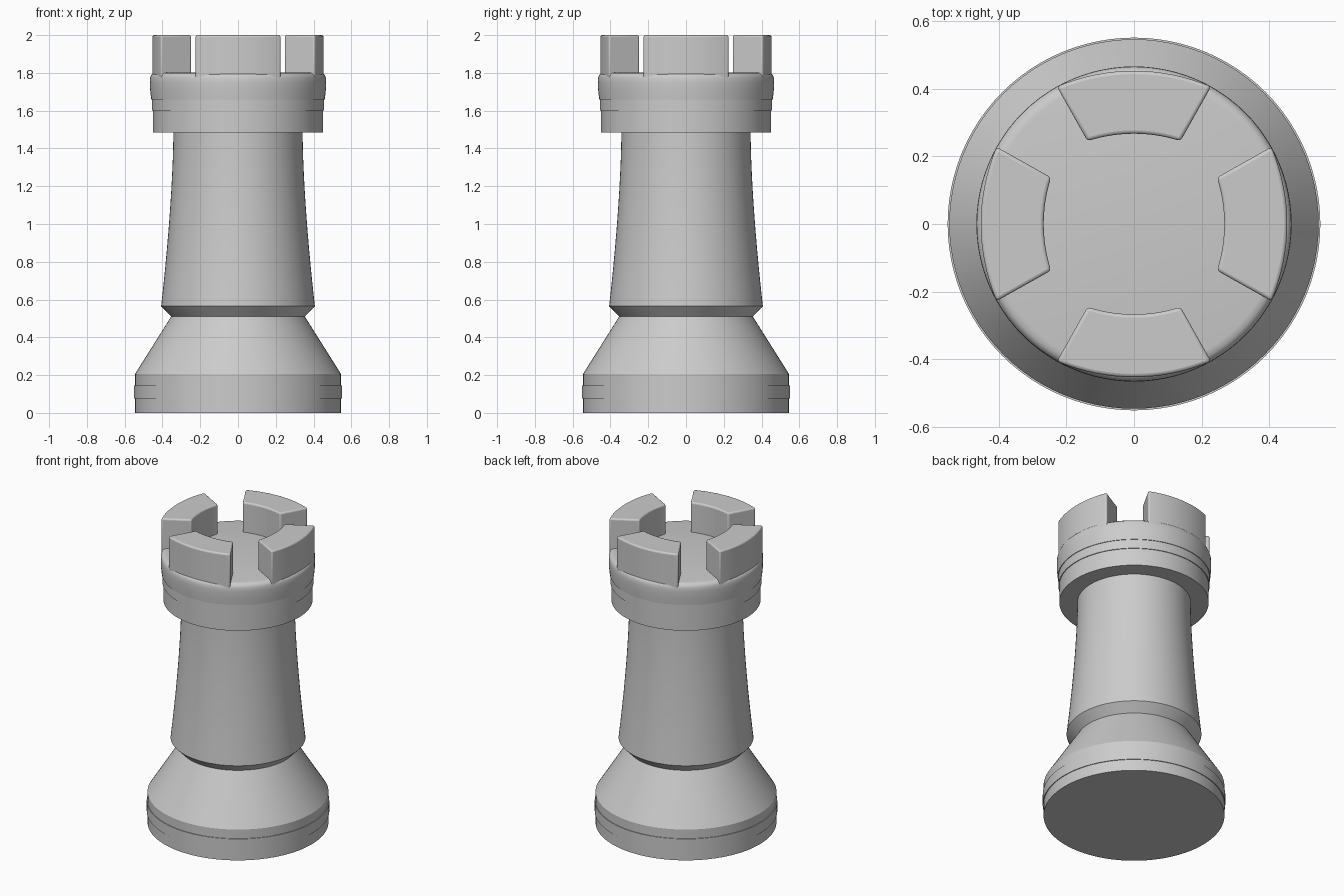
import bpy, bmesh, math

if "Cube" in bpy.data.objects:
    bpy.data.objects.remove(bpy.data.objects["Cube"])

SEG = 96


def finish(name, bm, angle=35):
    bmesh.ops.recalc_face_normals(bm, faces=bm.faces)
    me = bpy.data.meshes.new(name)
    bm.to_mesh(me)
    bm.free()
    ob = bpy.data.objects.new(name, me)
    bpy.context.collection.objects.link(ob)
    bpy.ops.object.select_all(action='DESELECT')
    ob.select_set(True)
    bpy.context.view_layer.objects.active = ob
    bpy.ops.object.shade_smooth_by_angle(angle=math.radians(angle))
    return ob


def lathe(name, profile, angle=35):
    """Turn a (radius, z) profile around z; radius 0 becomes a centre point."""
    bm = bmesh.new()
    rings = []
    for r, z in profile:
        n = 1 if r == 0 else SEG
        rings.append([bm.verts.new((r * math.cos(2 * math.pi * i / SEG),
                                    r * math.sin(2 * math.pi * i / SEG), z)) for i in range(n)])
    for a, b in zip(rings, rings[1:]):
        for i in range(SEG):
            j = (i + 1) % SEG
            if len(a) == 1:
                bm.faces.new((a[0], b[i], b[j]))
            elif len(b) == 1:
                bm.faces.new((a[i], a[j], b[0]))
            else:
                bm.faces.new((a[i], a[j], b[j], b[i]))
    # orient outward: z-up lathe profiles run bottom to top
    return finish(name, bm, angle)


def merlon(name, direction):
    """Curved battlement block with radial sides, slightly wider at its corners."""
    half, n = math.radians(29.3), 16
    outline = []
    for r_mid, r_end, sign in ((0.453, 0.466, 1), (0.267, 0.281, -1)):
        for k in range(n + 1):
            t = sign * (2 * k / n - 1)
            r = r_mid + (r_end - r_mid) * t * t
            a = direction + half * t
            outline.append((r * math.cos(a), r * math.sin(a)))
    bm = bmesh.new()
    low = [bm.verts.new((x, y, 1.75)) for x, y in outline]
    high = [bm.verts.new((x, y, 2.0)) for x, y in outline]
    bm.faces.new(low[::-1])
    bm.faces.new(high)
    for i in range(len(low)):
        j = (i + 1) % len(low)
        bm.faces.new((low[i], low[j], high[j], high[i]))
    ob = finish(name, bm)
    bev = ob.modifiers.new("soft_edges", 'BEVEL')
    bev.width, bev.segments = 0.01, 3
    bev.limit_method, bev.angle_limit = 'ANGLE', math.radians(40)
    # keep the smoothing step after the bevel
    ob.modifiers.move(len(ob.modifiers) - 1, 0)


# Banded foot and cone
lathe("base", [(0, 0), (0.546, 0), (0.546, 0.075), (0.551, 0.075), (0.551, 0.145),
               (0.546, 0.145), (0.546, 0.205), (0.354, 0.51)], 30)

# Flared collar and concave tapering shaft
shaft = [(0.354, 0.51), (0.407, 0.565)]
for k in range(1, 13):
    t = k / 12
    shaft.append((0.342 + 0.065 * (1 - t) ** 1.6, 0.565 + 0.92 * t))
lathe("shaft", shaft)

# Banded head with rounded rim and flat floor
lathe("head", [(0.342, 1.485), (0.451, 1.485), (0.451, 1.6), (0.456, 1.6), (0.456, 1.66),
               (0.460, 1.66), (0.465, 1.71), (0.466, 1.75), (0.465, 1.775), (0.459, 1.79),
               (0.447, 1.799), (0.43, 1.802), (0, 1.802)])

# Four battlements
for i, side in enumerate(("right", "back", "left", "front")):
    merlon("battlement_" + side, i * math.pi / 2)
